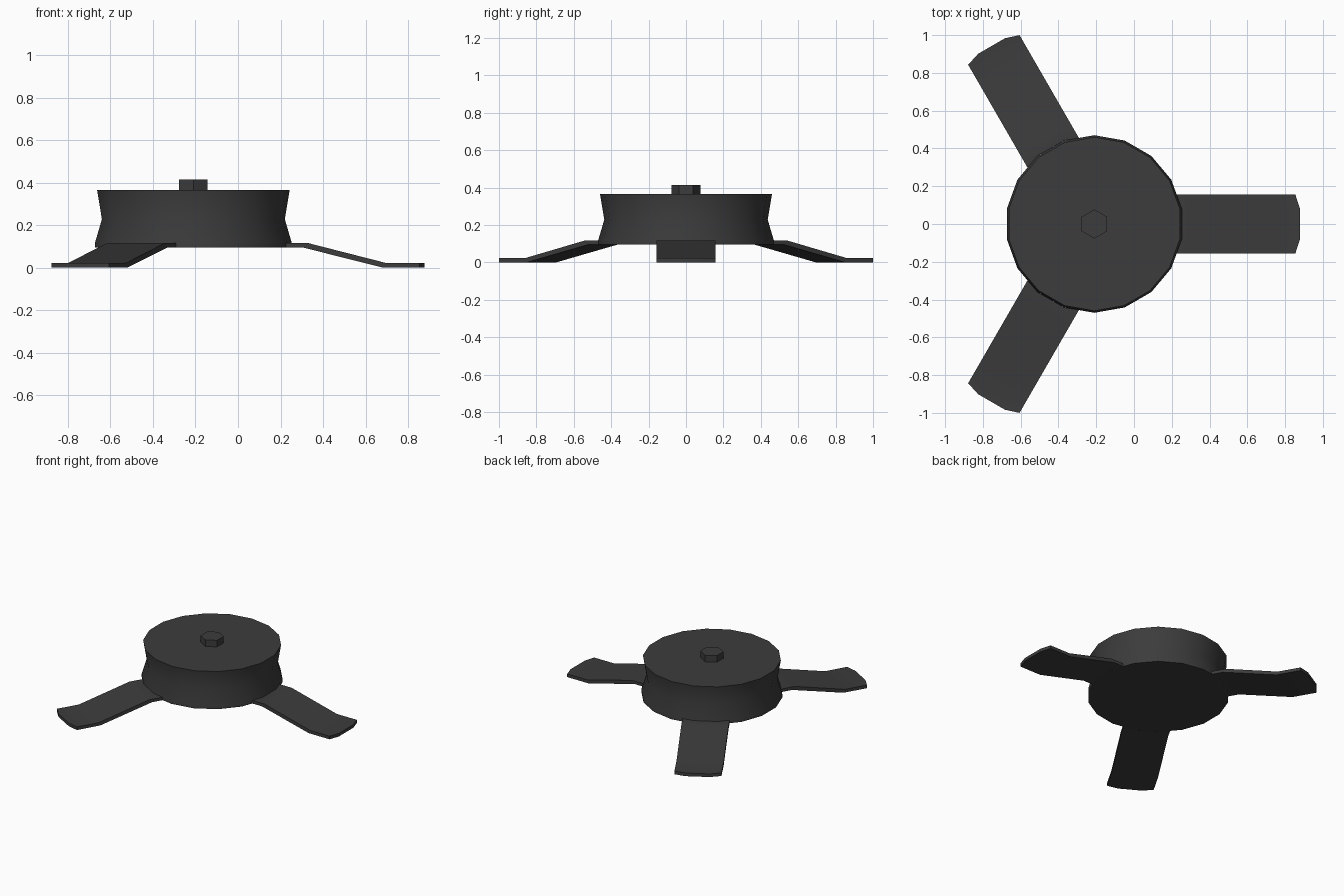
import bpy, bmesh
from math import sin, cos, radians

if "Cube" in bpy.data.objects:
    bpy.data.objects.remove(bpy.data.objects["Cube"])

CX = -0.21  # rotor axis

dark = bpy.data.materials.new("dark_grey")
dark.diffuse_color = (0.045, 0.045, 0.045, 1)
dark.use_nodes = True
dark.node_tree.nodes["Principled BSDF"].inputs["Base Color"].default_value = dark.diffuse_color


def finish(bm, name, smooth=True):
    bmesh.ops.recalc_face_normals(bm, faces=bm.faces)
    mesh = bpy.data.meshes.new(name)
    bm.to_mesh(mesh)
    bm.free()
    mesh.materials.append(dark)
    ob = bpy.data.objects.new(name, mesh)
    ob.location.x = CX
    bpy.context.collection.objects.link(ob)
    if smooth:
        bpy.ops.object.select_all(action='DESELECT')
        ob.select_set(True)
        bpy.context.view_layer.objects.active = ob
        bpy.ops.object.shade_smooth_by_angle(angle=radians(30))
    return ob


def lathe(name, profile, sides, start, smooth=True):
    """Closed turned solid from (radius, z) points."""
    bm = bmesh.new()
    rings = [[bm.verts.new((r * cos(radians(start + 360 * i / sides)),
                            r * sin(radians(start + 360 * i / sides)), z))
              for i in range(sides)] for r, z in profile]
    for a, b in zip(rings, rings[1:]):
        for i in range(sides):
            j = (i + 1) % sides
            bm.faces.new((a[i], a[j], b[j], b[i]))
    bm.faces.new(rings[0][::-1])
    bm.faces.new(rings[-1])
    return finish(bm, name, smooth)


def blade(name, angle):
    """Bent strip whose root fits the hub facets and whose tip is rounded."""
    cols = [-0.157, -0.082, 0.082, 0.157]
    root = [0.434, 0.463, 0.463, 0.434]
    tip = [1.064, 1.088, 1.088, 1.064]
    bm = bmesh.new()

    def sheet(bend1, bend2, z_in, z_out):
        rows = [(root, z_in), ([bend1] * 4, z_in), ([bend2] * 4, z_out), (tip, z_out)]
        grid = [[bm.verts.new((x, y, z)) for x, y in zip(xs, cols)] for xs, z in rows]
        for a, b in zip(grid, grid[1:]):
            for i in range(3):
                bm.faces.new((a[i], b[i], b[i + 1], a[i + 1]))
        return grid

    top = sheet(0.535, 0.903, 0.117, 0.023)
    low = sheet(0.515, 0.893, 0.095, 0.0)
    # side and tip walls
    rim = lambda g: [r[0] for r in g] + g[-1][1:3] + [r[3] for r in reversed(g)]
    t, l = rim(top), rim(low)
    for i in range(len(t) - 1):
        bm.faces.new((t[i], t[i + 1], l[i + 1], l[i]))
    finish(bm, name).rotation_euler.z = radians(angle)


# waisted drum with thin base rim
lathe("hub_drum", [(0.47, 0.095), (0.47, 0.117), (0.437, 0.228), (0.46, 0.366)], 18, 10)

# hexagonal bolt head
lathe("hex_bolt", [(0.077, 0.36), (0.077, 0.414)], 6, 30, smooth=False)

# three drooping blades
for k in range(3):
    blade(f"blade_{k + 1}", 120 * k)
